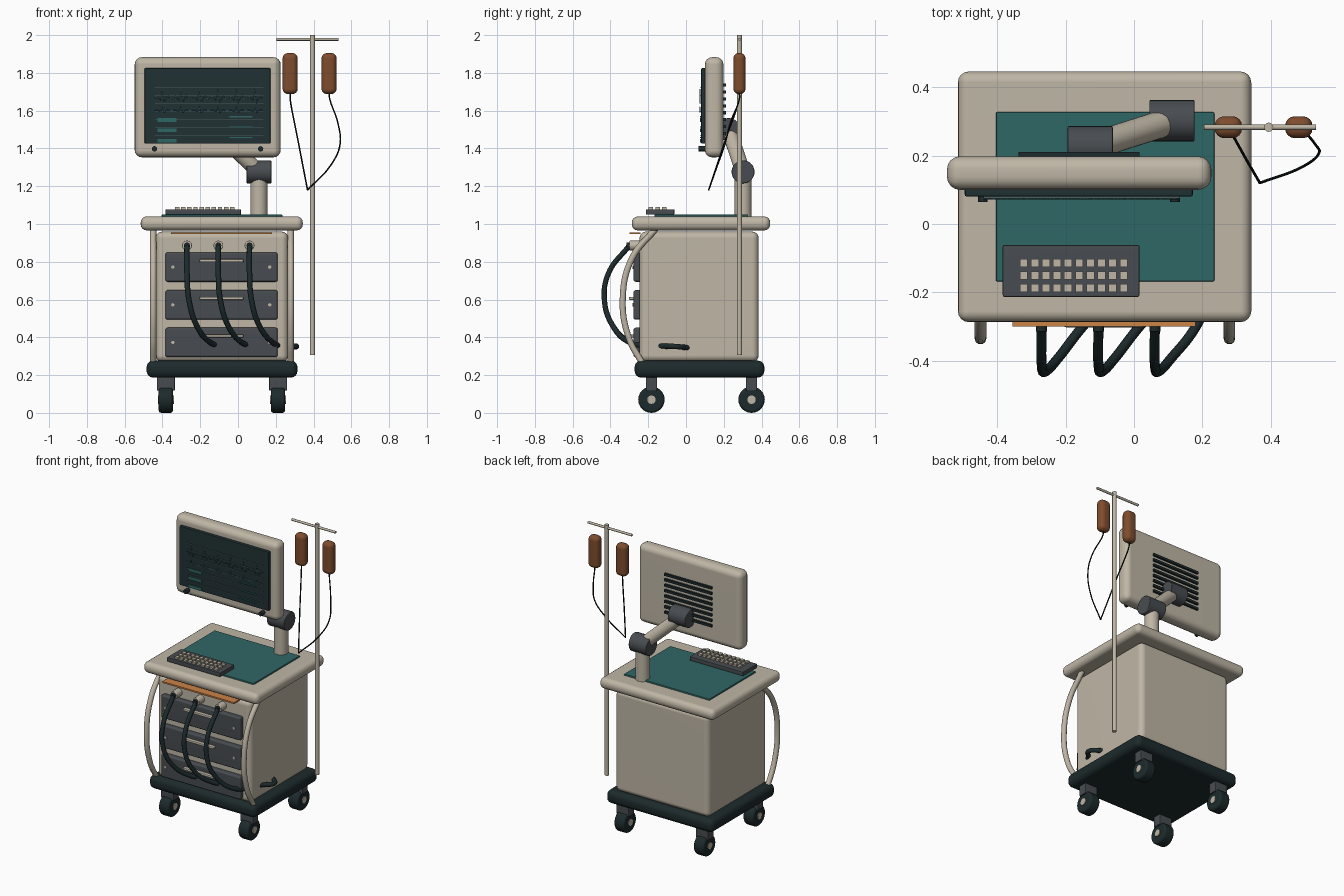
import bpy, bmesh, math
from mathutils import Vector

cube = bpy.data.objects.get("Cube")
if cube:
    bpy.data.objects.remove(cube, do_unlink=True)


def material(name, r, g, b):
    m = bpy.data.materials.new(name)
    m.use_nodes = True
    m.diffuse_color = (r, g, b, 1)
    bsdf = next(n for n in m.node_tree.nodes if n.type == 'BSDF_PRINCIPLED')
    bsdf.inputs["Base Color"].default_value = (r, g, b, 1)
    return m


BEIGE = material("warm beige", 0.52, 0.47, 0.38)
GREY = material("slate grey", 0.064, 0.073, 0.082)
DARK = material("dark rubber", 0.012, 0.023, 0.025)
SCREEN = material("screen glass", 0.015, 0.031, 0.034)
TEAL = material("teal mat", 0.028, 0.135, 0.13)
BROWN = material("amber brown", 0.21, 0.073, 0.026)
ORANGE = material("orange trim", 0.6, 0.23, 0.06)
LINE = material("faint grid line", 0.07, 0.11, 0.115)
BLACK = material("thin black tubing", 0.004, 0.006, 0.006)


def finish(name, bm, mat):
    """Turn a bmesh into a shaded object."""
    bmesh.ops.recalc_face_normals(bm, faces=bm.faces)
    me = bpy.data.meshes.new(name)
    bm.to_mesh(me)
    bm.free()
    me.materials.append(mat)
    ob = bpy.data.objects.new(name, me)
    bpy.context.collection.objects.link(ob)
    bpy.ops.object.select_all(action='DESELECT')
    ob.select_set(True)
    bpy.context.view_layer.objects.active = ob
    bpy.ops.object.shade_smooth_by_angle(angle=math.radians(35))
    wn = ob.modifiers.new("weighted normals", 'WEIGHTED_NORMAL')
    wn.keep_sharp = True
    return ob


def box(name, mat, x, y, z, bevel=0.0, segs=4):
    """Box from (min, max) ranges with rounded edges."""
    bm = bmesh.new()
    bmesh.ops.create_cube(bm, size=1)
    for v in bm.verts:
        v.co = [r[0] + (c + 0.5) * (r[1] - r[0]) for c, r in zip(v.co, (x, y, z))]
    if bevel:
        bmesh.ops.bevel(bm, geom=list(bm.edges), offset=bevel, segments=segs,
                        profile=0.5, affect='EDGES', clamp_overlap=True)
    return finish(name, bm, mat)


def rod(name, mat, a, b, radius, sides=24, bevel=0.0):
    """Cylinder between two points with optional rounded rims."""
    a, b = Vector(a), Vector(b)
    bm = bmesh.new()
    bmesh.ops.create_cone(bm, cap_ends=True, segments=sides, radius1=radius,
                          radius2=radius, depth=(b - a).length)
    if bevel:
        rims = [e for e in bm.edges if abs(e.verts[0].co.z - e.verts[1].co.z) < 1e-5]
        bmesh.ops.bevel(bm, geom=rims, offset=bevel, segments=3, profile=0.5, affect='EDGES')
    turn = (b - a).to_track_quat('Z', 'Y').to_matrix()
    for v in bm.verts:
        v.co = turn @ v.co + (a + b) / 2
    return finish(name, bm, mat)


def tube(name, mat, points, radius, smooth=True):
    """Round tube along a path."""
    cu = bpy.data.curves.new(name, 'CURVE')
    cu.dimensions = '3D'
    cu.bevel_depth = radius
    cu.bevel_resolution = 3 if smooth else 0
    cu.use_fill_caps = True
    sp = cu.splines.new('BEZIER' if smooth else 'POLY')
    pts = sp.bezier_points if smooth else sp.points
    pts.add(len(points) - 1)
    for p, co in zip(pts, points):
        if smooth:
            p.co = co
            p.handle_left_type = p.handle_right_type = 'AUTO'
        else:
            p.co = (*co, 1)
    cu.materials.append(mat)
    ob = bpy.data.objects.new(name, cu)
    bpy.context.collection.objects.link(ob)
    return ob


MID = -0.085  # cart centre line in x

# Cart body
box("base_bumper", DARK, (-0.484, 0.315), (-0.272, 0.415), (0.187, 0.277), 0.035)
box("cabinet", BEIGE, (-0.436, 0.266), (-0.246, 0.385), (0.27, 0.96), 0.035)
box("top_slab", BEIGE, (-0.515, 0.343), (-0.287, 0.446), (0.966, 1.04), 0.032)
box("top_mat", TEAL, (-0.404, 0.235), (-0.168, 0.327), (1.035, 1.05), 0.004, 2)
box("front_trim", ORANGE, (-0.355, 0.18), (-0.3, -0.24), (0.946, 0.956))

# Casters
for x in (MID - 0.297, MID + 0.297):
    for y in (-0.183, 0.347):
        box("caster_fork", GREY, (x - 0.048, x + 0.048), (y - 0.03, y + 0.03), (0.118, 0.2), 0.006, 2)
        rod("caster_wheel", DARK, (x - 0.038, y, 0.07), (x + 0.038, y, 0.07), 0.07, 24, 0.014)
        rod("caster_hub", BEIGE, (x - 0.042, y, 0.07), (x + 0.042, y, 0.07), 0.023, 10)

# Drawers
for z in (0.772, 0.572, 0.373):
    box("drawer_front", GREY, (-0.384, 0.21), (-0.278, -0.235), (z - 0.078, z + 0.078), 0.012, 3)
    box("drawer_handle", BEIGE, (-0.204, 0.029), (-0.302, -0.275), (z + 0.026, z + 0.042), 0.005, 2)
    for x in (-0.345, 0.168):
        rod("drawer_screw", BEIGE, (x, -0.284, z), (x, -0.27, z), 0.009, 10)

# Side grab handles
for x in (MID - 0.364, MID + 0.364):
    tube("side_handle", BEIGE, [(x, y, z) for y, z in (
        (-0.16, 0.975), (-0.285, 0.82), (-0.335, 0.6), (-0.3, 0.39), (-0.23, 0.26))], 0.017)

# Ports and hanging cables
for i, x in enumerate((-0.27, -0.104, 0.061)):
    rod("cable_port", BEIGE, (x, -0.3, 0.886), (x, -0.24, 0.886), 0.026, 20, 0.005)
    rod("port_plug", DARK, (x, -0.315, 0.886), (x, -0.29, 0.886), 0.016, 16)
    path = [(x, -0.3, 0.886), (x, -0.41, 0.74), (x + 0.01, -0.432, 0.6),
            (x + 0.05, -0.39, 0.465), (x + 0.12, -0.3, 0.375)]
    if i < 2:
        path += [(x + 0.2, -0.21, 0.35)]
    else:
        path += [(0.265, -0.12, 0.354), (0.31, -0.06, 0.352), (0.255, 0.01, 0.345)]
    tube("hanging_cable", DARK, path, 0.0145)

# Keyboard
box("keyboard", GREY, (-0.384, 0.016), (-0.213, -0.061), (1.05, 1.078), 0.005, 2)
for row in range(3):
    for col in range(10):
        x, y = -0.334 + col * 0.0325, -0.187 + row * 0.0365
        box("key", BEIGE, (x, x + 0.023), (y - 0.012, y + 0.012), (1.075, 1.09))

# Monitor arm
shoulder, wrist = Vector((0.111, 0.302, 1.276)), Vector((-0.128, 0.226, 1.5))
half = Vector((0.066, 0, 0))
rod("arm_post", BEIGE, (0.111, 0.302, 1.03), shoulder, 0.045)
rod("arm_link", BEIGE, shoulder, wrist, 0.04)
rod("arm_shoulder_joint", GREY, shoulder - half, shoulder + half, 0.061, 24, 0.005)
rod("arm_wrist_joint", GREY, wrist - half, wrist + half, 0.061, 24, 0.005)

# Monitor
box("monitor_shell", BEIGE, (-0.547, 0.226), (0.1, 0.198), (1.353, 1.883), 0.038)
box("monitor_screen", SCREEN, (-0.495, 0.172), (0.08, 0.11), (1.425, 1.825), 0.006, 2)
for i in range(8):
    z = 1.735 - i * 0.0365
    box("vent_slot", DARK, (-0.338, 0.016), (0.19, 0.211), (z - 0.008, z + 0.008))
for x in (-0.442, 0.12):
    rod("monitor_knob", DARK, (x, 0.065, 1.398), (x, 0.11, 1.398), 0.014, 16)

# Screen grid, traces and readout bars
for i in range(7):
    z = 1.724 - i * 0.0425
    box("grid_line", LINE, (-0.44, 0.135), (0.075, 0.082), (z - 0.0015, z + 0.0015))
pulse = (0, 0.012, 0, -0.01, 0.05, -0.025, 0, 0.015, 0, 0)
for z, gain in ((1.665, 1.0), (1.6, 0.4)):
    tube("pulse_trace", TEAL, [(-0.44 + i * 0.0098, 0.074, z + gain * pulse[i % 10])
                               for i in range(59)], 0.002, smooth=False)
for i in range(3):
    z = 1.553 - i * 0.055
    box("readout_block", TEAL, (-0.425, -0.325), (0.073, 0.082), (z - 0.012, z + 0.008))
    box("readout_bar", TEAL, (-0.045, 0.078), (0.073, 0.082), (z + 0.012, z + 0.018))

# Drip stand with bags and lines
PY = 0.283
rod("stand_pole", BEIGE, (0.394, PY, 0.307), (0.394, PY, 2.0), 0.0135, 16)
rod("stand_crossbar", BEIGE, (0.205, PY, 1.978), (0.533, PY, 1.978), 0.008, 12)
for x in (0.276, 0.482):
    box("fluid_bag", BROWN, (x - 0.04, x + 0.04), (PY - 0.032, PY + 0.032), (1.688, 1.905), 0.028)
tube("drip_line_inner", BLACK, [(0.276, PY, 1.69), (0.276, PY, 1.665), (0.322, 0.2, 1.42),
                                (0.368, 0.12, 1.18)], 0.004)
tube("drip_line_outer", BLACK, [(0.482, PY, 1.69), (0.485, PY, 1.665), (0.53, 0.233, 1.53),
                                (0.54, 0.205, 1.42), (0.49, 0.166, 1.31),
                                (0.368, 0.12, 1.18)], 0.004)
